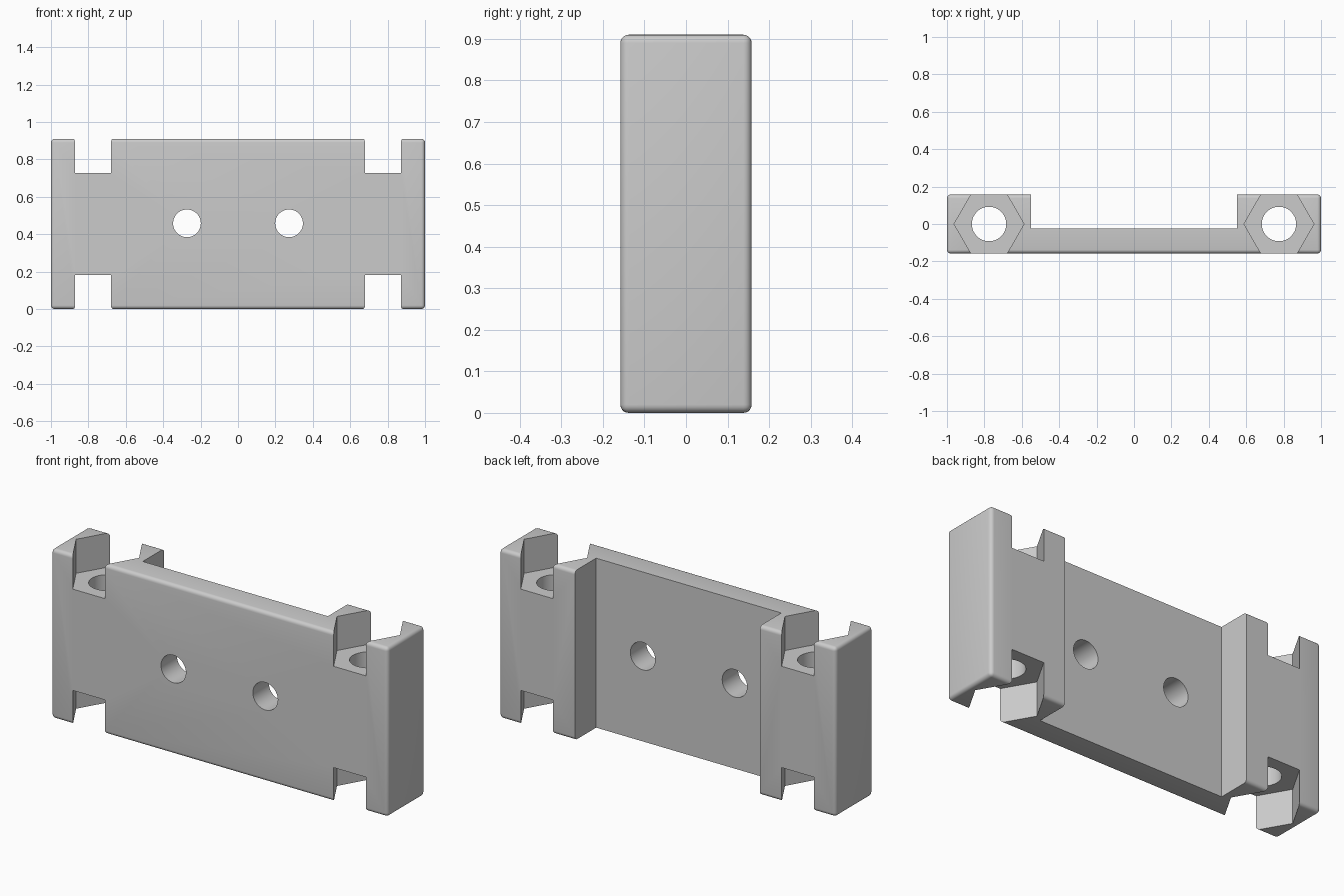
import bpy
import math

if "Cube" in bpy.data.objects:
    bpy.data.objects.remove(bpy.data.objects["Cube"], do_unlink=True)

W, D, H = 2.0, 0.316, 0.91
POST_X, HEX_R, POCKET = 0.775, 0.187, 0.183

grey = bpy.data.materials.new("plain grey")
grey.use_nodes = True
colour = (0.6, 0.6, 0.6, 1)
grey.diffuse_color = colour
grey.node_tree.nodes["Principled BSDF"].inputs["Base Color"].default_value = colour


def box(name, size, loc):
    bpy.ops.mesh.primitive_cube_add(size=1, location=loc)
    ob = bpy.context.object
    ob.name = name
    ob.scale = size
    bpy.ops.object.transform_apply(location=False, rotation=False, scale=True)
    ob.data.materials.append(grey)
    return ob


def prism(name, sides, radius, depth, loc, rot=(0, 0, 0)):
    bpy.ops.mesh.primitive_cylinder_add(vertices=sides, radius=radius, depth=depth,
                                        location=loc, rotation=rot)
    ob = bpy.context.object
    ob.name = name
    ob.data.materials.append(grey)
    return ob


# Rounded block
body = box("bracket_body", (W, D, H), (0, 0, H / 2))
bevel = body.modifiers.new("rounded edges", "BEVEL")
bevel.width = 0.02
bevel.segments = 5

# Wide recess in the back between the two posts
cutters = [box("back_recess_cutter", (1.1, 0.4, 2), (0, 0.177, H / 2))]

for side, s in (("left", 1), ("right", -1)):
    # Hexagonal nut pockets at both ends of each post, a point facing along x
    for end, z in (("top", H - POCKET + 0.2), ("bottom", POCKET - 0.2)):
        cutters.append(prism(f"{side}_{end}_nut_cutter", 6, HEX_R, 0.4,
                             (s * POST_X, 0, z), (0, 0, math.radians(30))))
    # Vertical bolt hole and front-to-back screw hole
    cutters.append(prism(f"{side}_bolt_cutter", 64, 0.092, 2, (s * POST_X, 0, H / 2)))
    cutters.append(prism(f"{side}_screw_cutter", 64, 0.074, 1, (s * 0.273, 0, H / 2 + 0.003),
                         (math.pi / 2, 0, 0)))

for c in cutters:
    cut = body.modifiers.new(c.name, "BOOLEAN")
    cut.operation = "DIFFERENCE"
    cut.solver = "EXACT"
    cut.object = c
    c.hide_render = True

# Bake the cuts and smooth the round surfaces
bpy.ops.object.select_all(action="DESELECT")
body.select_set(True)
bpy.context.view_layer.objects.active = body
for m in list(body.modifiers):
    bpy.ops.object.modifier_apply(modifier=m.name)
for c in cutters:
    bpy.data.objects.remove(c, do_unlink=True)
bpy.ops.object.shade_smooth_by_angle(angle=math.radians(30))
